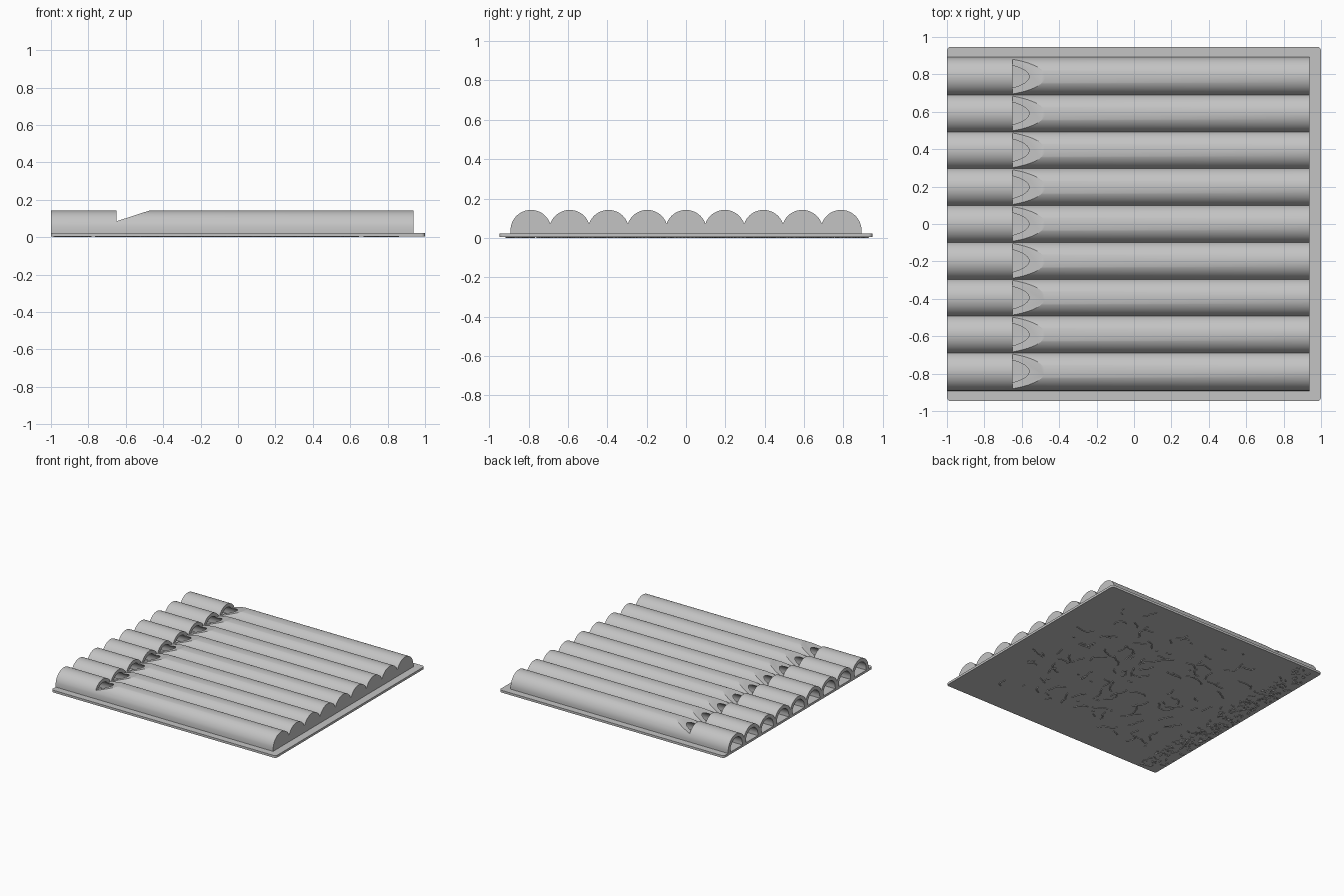
import bpy, bmesh, math, random

if "Cube" in bpy.data.objects:
    bpy.data.objects.remove(bpy.data.objects["Cube"])

grey = bpy.data.materials.new("light grey")
grey.use_nodes = True
colour = (0.55, 0.55, 0.55, 1)
grey.diffuse_color = colour
grey.node_tree.nodes["Principled BSDF"].inputs["Base Color"].default_value = colour

PIPES, PITCH, RADIUS, AXIS = 9, 0.197, 0.104, 0.038
PLATE_LOW, PLATE_TOP = 0.005, 0.023
centres = [(i - (PIPES - 1) / 2) * PITCH for i in range(PIPES)]


def prism(name, outline, offset):
    """Closed solid from a flat outline pushed along an offset."""
    bm = bmesh.new()
    face = bm.faces.new([bm.verts.new(p) for p in outline])
    moved = bmesh.ops.extrude_face_region(bm, geom=[face])["geom"]
    bmesh.ops.translate(bm, vec=offset, verts=[v for v in moved if isinstance(v, bmesh.types.BMVert)])
    bmesh.ops.recalc_face_normals(bm, faces=bm.faces)
    mesh = bpy.data.meshes.new(name)
    bm.to_mesh(mesh)
    bm.free()
    obj = bpy.data.objects.new(name, mesh)
    bpy.context.collection.objects.link(obj)
    mesh.materials.append(grey)
    return obj


def arch(x, y, radius, start, steps=32):
    """Arc over one pipe, from the -y side to the +y side."""
    points = []
    for i in range(steps + 1):
        a = math.pi - start - (math.pi - 2 * start) * i / steps
        points.append((x, y + radius * math.cos(a), AXIS + radius * math.sin(a)))
    return points


def cut(obj, cutter):
    mod = obj.modifiers.new("cut", "BOOLEAN")
    mod.operation = "DIFFERENCE"
    mod.solver = "EXACT"
    mod.object = cutter
    bpy.context.view_layer.objects.active = obj
    bpy.ops.object.modifier_apply(modifier=mod.name)
    bpy.data.objects.remove(cutter)


def smooth(obj):
    bpy.ops.object.select_all(action="DESELECT")
    obj.select_set(True)
    bpy.context.view_layer.objects.active = obj
    bpy.ops.object.shade_smooth_by_angle(angle=math.radians(25))


# Base plate with rounded corners
w, d, r = 1.0, 0.947, 0.02
outline = []
for k, (sx, sy) in enumerate([(1, 1), (-1, 1), (-1, -1), (1, -1)]):
    for i in range(7):
        a = (k + i / 6) * math.pi / 2
        outline.append((sx * (w - r) + r * math.cos(a), sy * (d - r) + r * math.sin(a), PLATE_LOW))
smooth(prism("base_plate", outline, (0, 0, PLATE_TOP - PLATE_LOW)))

# Row of half-round pipes as one solid, meeting in sharp valleys
valley = math.acos(PITCH / 2 / RADIUS)
profile = [(-1, centres[0] - RADIUS, 0.015)]
for i, y in enumerate(centres):
    pts = arch(-1, y, RADIUS, valley)
    if i == 0:
        pts = [(-1, y - RADIUS, AXIS)] + arch(-1, y, RADIUS, 0)[2:17] + pts[17:]
    if i == PIPES - 1:
        pts = pts[:16] + arch(-1, y, RADIUS, 0)[16:]
    profile += pts if i == 0 else pts[1:]
profile.append((-1, centres[-1] + RADIUS, 0.015))
pipes = prism("pipes", profile, (1.937, 0, 0))

# Hollow bores, open at one end
for y in centres:
    bore = arch(-1.1, y, 0.076, 0)
    bore = [(-1.1, y - 0.076, PLATE_TOP)] + bore + [(-1.1, y + 0.076, PLATE_TOP)]
    cut(pipes, prism("bore_cutter", bore, (2.0, 0, 0)))

# Sloped sounding notch across every pipe
notch = [(-0.65, -1, 0.085), (-0.45, -1, 0.15), (-0.45, -1, 0.2), (-0.65, -1, 0.2)]
cut(pipes, prism("notch_cutter", notch, (0, 2, 0)))
smooth(pipes)

# Rough relief on the underside: loose squiggles and a dense band at the open end
random.seed(4)
relief = bpy.data.curves.new("underside_relief", "CURVE")
relief.dimensions = "3D"
relief.bevel_depth = 0.005
relief.bevel_resolution = 0
relief.use_fill_caps = True


def squiggle(x, y, count, step, turn):
    heading = random.uniform(0, math.tau)
    path = []
    for _ in range(count):
        path.append((x, y, PLATE_LOW, 1))
        heading += random.uniform(-turn, turn)
        x = max(-0.985, min(0.97, x + step * math.cos(heading)))
        y = max(-0.93, min(0.93, y + step * math.sin(heading)))
    spline = relief.splines.new("POLY")
    spline.points.add(count - 1)
    for point, co in zip(spline.points, path):
        point.co = co


for _ in range(130):
    squiggle(random.uniform(-0.75, 0.75), random.uniform(-0.7, 0.85), random.randint(2, 9), 0.02, 0.7)
for _ in range(260):
    squiggle(random.uniform(-0.98, -0.8), random.uniform(-0.92, 0.92), 3, 0.014, 1.2)
relief.materials.append(grey)
bpy.context.collection.objects.link(bpy.data.objects.new("underside_relief", relief))
